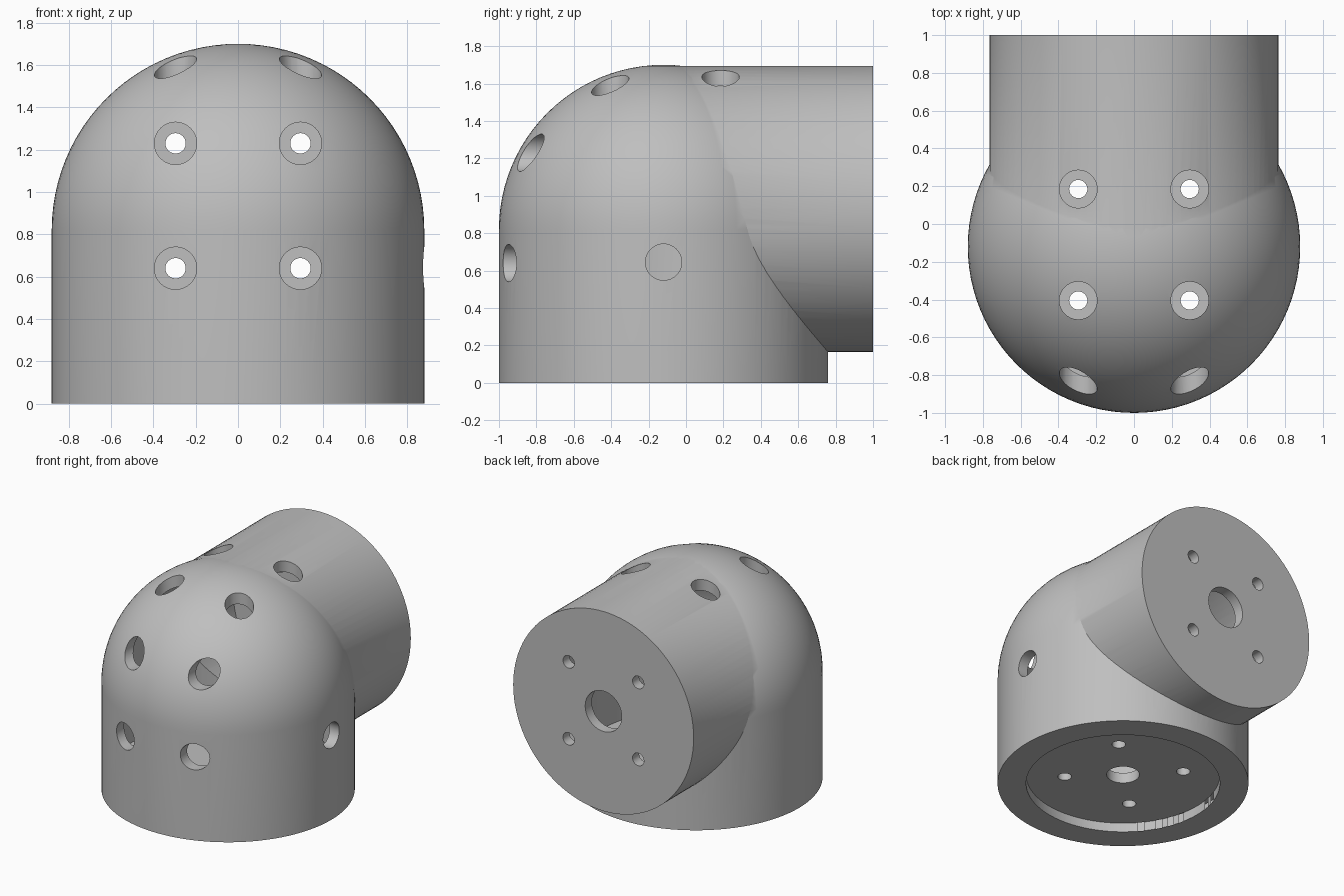
import bpy, bmesh, math
from mathutils import Matrix, Vector

cube = bpy.data.objects.get("Cube")
if cube:
    bpy.data.objects.remove(cube, do_unlink=True)

BODY_Y = -0.12      # axis of the upright body
ARM_Z = 0.93        # axis of the horizontal sleeve
WALL = 0.08
SEGS = 96


def finish(bm, name):
    bmesh.ops.recalc_face_normals(bm, faces=bm.faces)
    mesh = bpy.data.meshes.new(name)
    bm.to_mesh(mesh)
    bm.free()
    obj = bpy.data.objects.new(name, mesh)
    bpy.context.collection.objects.link(obj)
    return obj


def domed_column(name, radius, z0, z1):
    """Upright cylinder from z0 to z1, capped by a hemisphere."""
    bm = bmesh.new()
    steps = 24
    pts = [(0, z0), (radius, z0)]
    for i in range(steps + 1):
        a = math.pi / 2 * i / steps
        pts.append((radius * math.cos(a), z1 + radius * math.sin(a)))
    verts = [bm.verts.new((r, BODY_Y, z)) for r, z in pts]
    edges = [bm.edges.new(pair) for pair in zip(verts, verts[1:])]
    bmesh.ops.spin(bm, geom=verts + edges, cent=(0, BODY_Y, 0), axis=(0, 0, 1),
                   angle=2 * math.pi, steps=SEGS, use_merge=True)
    bmesh.ops.remove_doubles(bm, verts=bm.verts, dist=0.0001)
    return finish(bm, name)


def rod(name, start, end, radius, segs=SEGS):
    """Closed cylinder between two points."""
    a, b = Vector(start), Vector(end)
    axis = b - a
    turn = axis.to_track_quat('Z', 'Y').to_matrix().to_4x4()
    bm = bmesh.new()
    bmesh.ops.create_cone(bm, cap_ends=True, segments=segs, radius1=radius,
                          radius2=radius, depth=axis.length,
                          matrix=Matrix.Translation((a + b) / 2) @ turn)
    return finish(bm, name)


def combine(target, tool, operation):
    """Apply a boolean and drop the tool."""
    mod = target.modifiers.new("boolean", 'BOOLEAN')
    mod.operation, mod.solver, mod.object = operation, 'EXACT', tool
    deps = bpy.context.evaluated_depsgraph_get()
    mesh = bpy.data.meshes.new_from_object(target.evaluated_get(deps))
    target.modifiers.clear()
    target.data = mesh
    bpy.data.objects.remove(tool, do_unlink=True)


# Outer shell: domed body joined to a horizontal sleeve
housing = domed_column("elbow_housing", 0.88, 0, 0.82)
combine(housing, rod("sleeve", (0, BODY_Y, ARM_Z), (0, 1, ARM_Z), 0.765), 'UNION')

# Hollow interior, leaving an end plate on each opening
cavity = domed_column("cavity", 0.88 - WALL, 0.07 + WALL, 0.82)
combine(cavity, rod("sleeve_cavity", (0, BODY_Y, ARM_Z), (0, 1 - WALL, ARM_Z),
                    0.765 - WALL), 'UNION')
combine(housing, cavity, 'DIFFERENCE')

# Round recess under the base
cuts = [((0, BODY_Y, -0.1), (0, BODY_Y, 0.07), 0.68)]
# Centre holes in both plates and the cable hole in the left side
cuts += [((0, BODY_Y, 0), (0, BODY_Y, 0.3), 0.115),
         ((0, 0.8, ARM_Z), (0, 1.1, ARM_Z), 0.155),
         ((0.6, BODY_Y, 0.645), (1, BODY_Y, 0.645), 0.097)]
# Tool access holes in the shell, each facing a screw hole in a plate
for x in (-0.295, 0.295):
    for d in (-0.295, 0.295):
        y, z = BODY_Y + 0.01 + d, ARM_Z + 0.005 + d
        cuts += [((x, -1.1, z), (x, -0.3, z), 0.1),
                 ((x, 0.8, z), (x, 1.1, z), 0.048),
                 ((x, y, 1.1), (x, y, 1.8), 0.1),
                 ((x, y, 0), (x, y, 0.3), 0.048)]
for start, end, radius in cuts:
    combine(housing, rod("drill", start, end, radius, SEGS if radius > 0.5 else 40),
            'DIFFERENCE')

# Single grey finish
grey = bpy.data.materials.new("plain grey")
grey.use_nodes = True
colour = (0.52, 0.52, 0.52, 1)
grey.diffuse_color = colour
grey.node_tree.nodes["Principled BSDF"].inputs["Base Color"].default_value = colour
housing.data.materials.clear()
housing.data.materials.append(grey)
for poly in housing.data.polygons:
    poly.material_index = 0

bpy.ops.object.select_all(action='DESELECT')
housing.select_set(True)
bpy.context.view_layer.objects.active = housing
bpy.ops.object.shade_smooth_by_angle(angle=math.radians(30))
